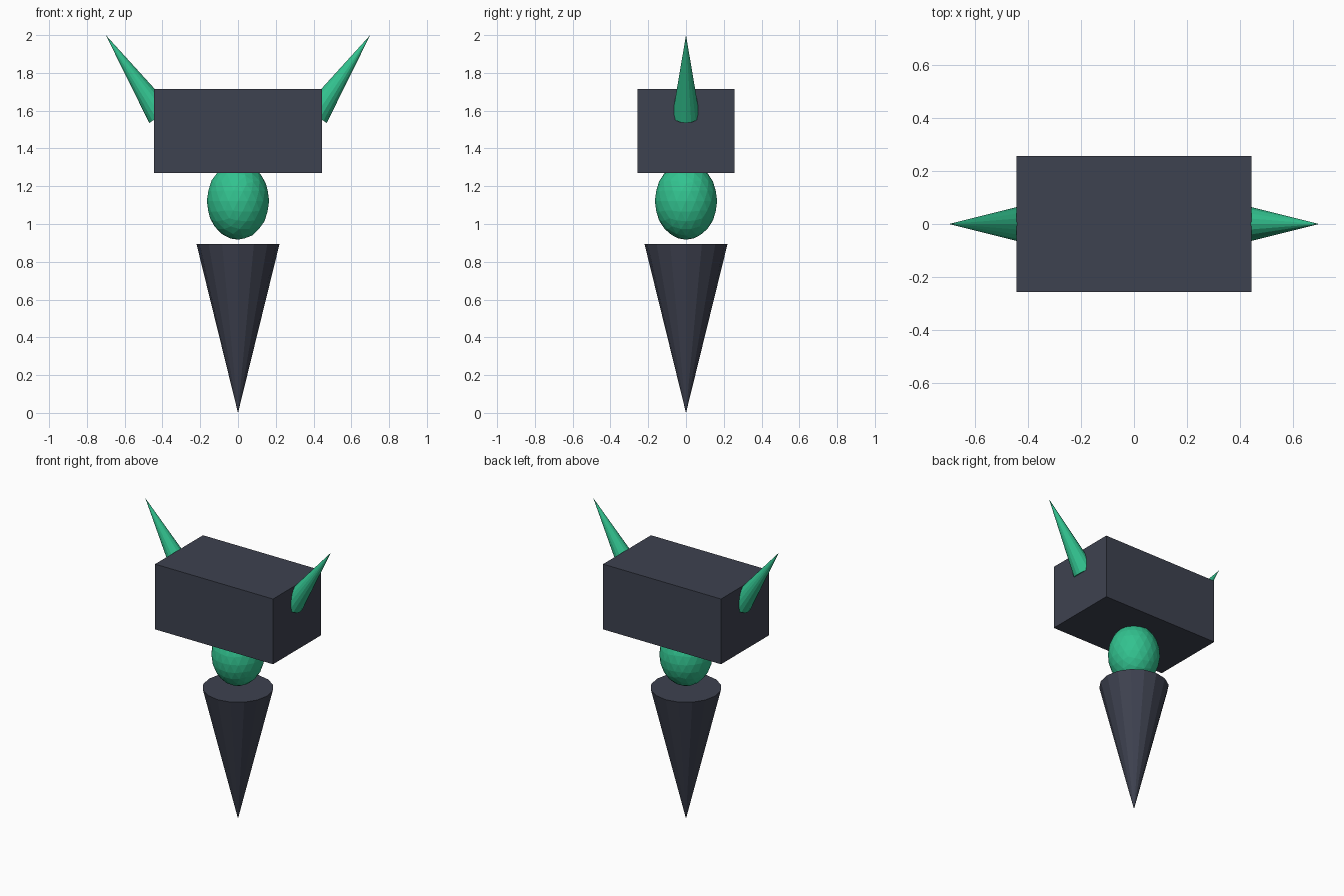
import bpy
from math import radians, sin, cos

cube = bpy.data.objects.get("Cube")
if cube:
    bpy.data.objects.remove(cube, do_unlink=True)


def material(name, colour):
    mat = bpy.data.materials.new(name)
    mat.use_nodes = True
    mat.diffuse_color = colour
    mat.node_tree.nodes["Principled BSDF"].inputs["Base Color"].default_value = colour
    return mat


slate = material("dark_slate", (0.048, 0.054, 0.08, 1))
green = material("emerald_green", (0.032, 0.54, 0.275, 1))


def finish(name, mat, scale=(1, 1, 1)):
    obj = bpy.context.object
    obj.name = name
    obj.scale = scale
    obj.data.materials.append(mat)
    return obj


# Tapered body standing on its point
bpy.ops.mesh.primitive_cone_add(vertices=16, radius1=0, radius2=0.22, depth=0.895,
                                location=(0, 0, 0.4475))
finish("body", slate)

# Faceted ball neck, slightly taller than wide
bpy.ops.mesh.primitive_ico_sphere_add(subdivisions=3, radius=1, location=(0, 0, 1.122))
finish("neck", green, (0.165, 0.165, 0.205))

# Box head
bpy.ops.mesh.primitive_cube_add(size=1, location=(0, 0, 1.493))
finish("head", slate, (0.89, 0.516, 0.445))

# Horns leaning outwards, with their bases sunk into the head
tilt, length = radians(34.3), 0.514
for side, name in ((1, "left_horn"), (-1, "right_horn")):
    centre = (side * (0.7 - sin(tilt) * length / 2), 0, 2 - cos(tilt) * length / 2)
    bpy.ops.mesh.primitive_cone_add(vertices=16, radius1=0.072, radius2=0, depth=length,
                                    location=centre, rotation=(0, side * tilt, 0))
    finish(name, green)
